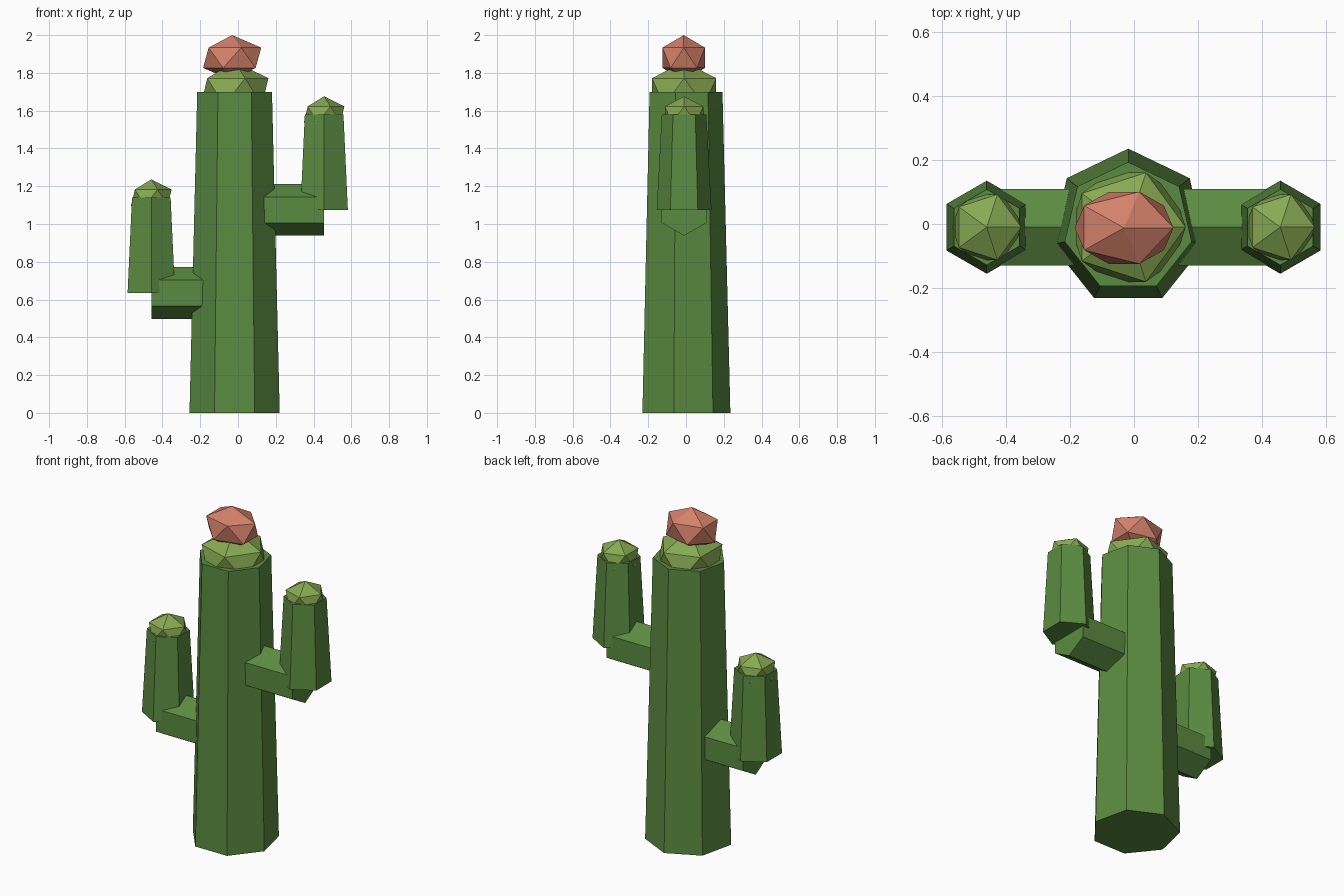
import bpy
from math import radians

cube = bpy.data.objects.get("Cube")
if cube:
    bpy.data.objects.remove(cube, do_unlink=True)


def make_material(name, rgb):
    mat = bpy.data.materials.new(name)
    mat.use_nodes = True
    color = (*rgb, 1.0)
    mat.diffuse_color = color
    mat.node_tree.nodes["Principled BSDF"].inputs["Base Color"].default_value = color
    return mat


green = make_material("cactus green", (0.105, 0.26, 0.052))
light_green = make_material("light tip green", (0.242, 0.402, 0.084))
coral = make_material("coral flower", (0.658, 0.223, 0.144))

CX, CY = -0.018, -0.01  # trunk axis


def finish(name, mat):
    obj = bpy.context.object
    obj.name = obj.data.name = name
    obj.data.materials.append(mat)
    return obj


def column(name, sides, x, z0, z1, r0, r1):
    """Upright tapered prism."""
    bpy.ops.mesh.primitive_cone_add(vertices=sides, radius1=r0, radius2=r1,
                                    depth=z1 - z0, location=(x, CY, (z0 + z1) / 2))
    return finish(name, green)


def gem(name, mat, location, scale):
    """Squashed twenty-sided ball."""
    bpy.ops.mesh.primitive_ico_sphere_add(subdivisions=1, radius=1, location=location)
    bpy.context.object.scale = scale
    return finish(name, mat)


# Trunk with its tip and flower
column("trunk", 7, CX, 0, 1.70, 0.245, 0.203)
gem("trunk_tip", light_green, (CX, CY, 1.70), (0.2, 0.2, 0.16))
gem("flower", coral, (-0.031, -0.012, 1.88), (0.172, 0.132, 0.12))

# Arms: a sideways stub, an upright part and a tip
for side, x, z in (("right", -0.459, 0.635), ("left", 0.456, 1.075)):
    bpy.ops.mesh.primitive_cylinder_add(vertices=6, radius=0.137, depth=abs(x - CX),
                                        location=((x + CX) / 2, CY, z),
                                        rotation=(radians(90), 0, radians(90)))
    finish(side + "_arm_stub", green)
    column(side + "_arm", 6, x, z, z + 0.505, 0.145, 0.118)
    gem(side + "_arm_tip", light_green, (x, CY, z + 0.505), (0.12, 0.12, 0.096))
